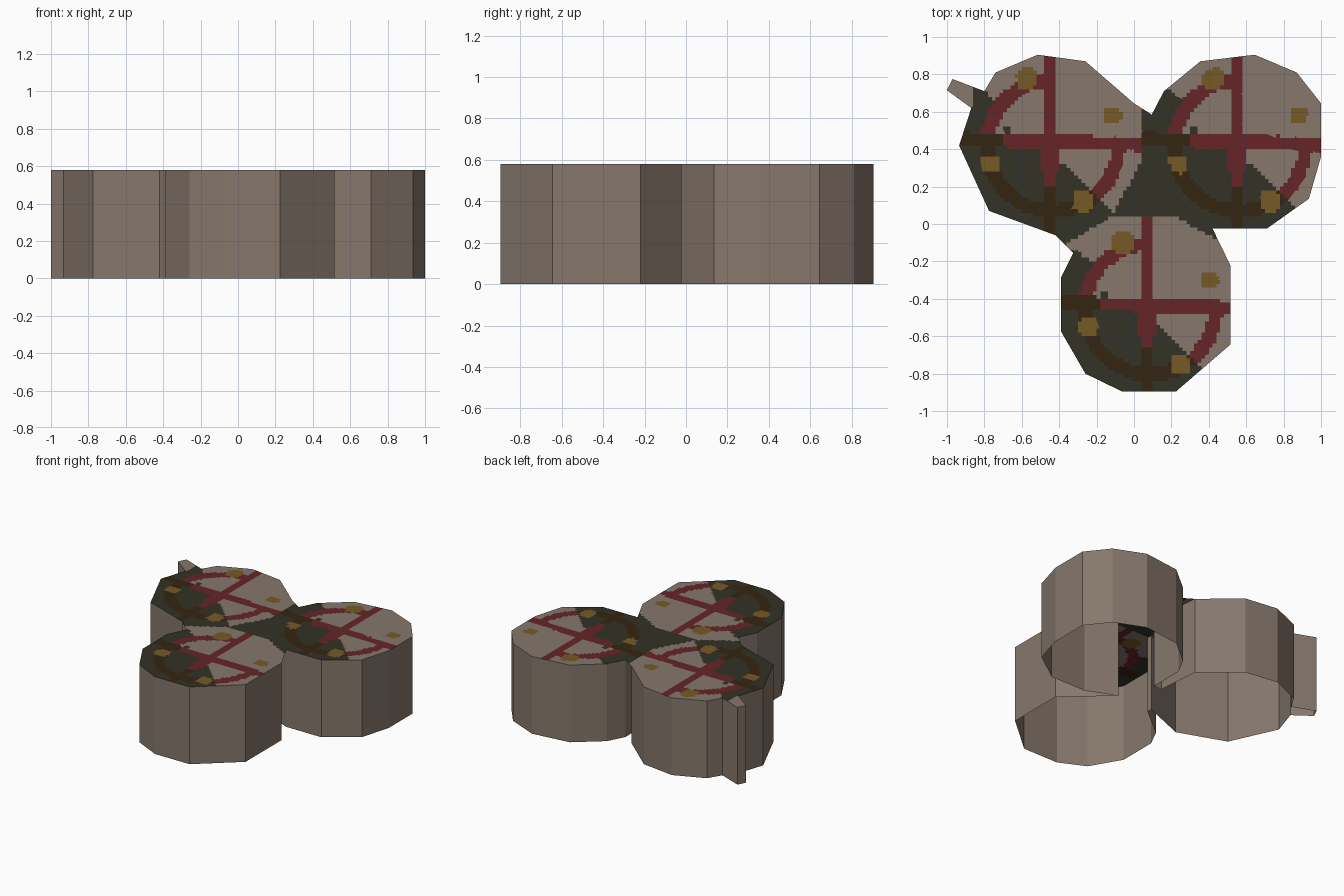
import bpy, bmesh, math
from mathutils import Vector

if "Cube" in bpy.data.objects:
    bpy.data.objects.remove(bpy.data.objects["Cube"])

HEIGHT = 0.58
STEP = 0.02          # size of the painted mosaic cells

# Shared outline of the three joined drums and the small nub (clockwise from the nub)
OUTLINE = [(-1, .715), (-.97, .775), (-.80, .71), (-.74, .81), (-.515, .905), (-.26, .87),
           (0, .645), (.03, .325), (.095, .325), (.095, .585), (.16, .71), (.355, .87),
           (.645, .905), (.87, .81), (1, .645), (1, .36), (.935, .135), (.71, -.025),
           (.42, -.025), (.195, .07), (.515, -.22), (.515, -.645), (.225, -.895),
           (-.065, -.895), (-.26, -.80), (-.39, -.575), (-.39, -.285), (-.325, -.155),
           (-.095, .03), (-.095, .07), (-.42, -.06), (-.775, .07), (-.935, .42), (-.87, .62)]
CENTRES = [(-.455, .43), (.545, .43), (.065, -.445)]
SPOTS = [(-.12, .345, .055), (.34, .148, .045), (-.307, -.11, .05), (.18, -.308, .053)]
BEIGE, DARK, RED, BROWN, OCHRE = range(5)


def make_material(name, rgb):
    mat = bpy.data.materials.new(name)
    mat.diffuse_color = (*rgb, 1)
    mat.use_nodes = True
    mat.node_tree.nodes["Principled BSDF"].inputs["Base Color"].default_value = mat.diffuse_color
    return mat


MATERIALS = [make_material("beige", (.24, .187, .15)),
             make_material("dark_olive", (.032, .032, .02)),
             make_material("dark_red", (.133, .018, .02)),
             make_material("dark_brown", (.034, .018, .006)),
             make_material("ochre", (.18, .102, .019))]


def new_object(name, bm):
    mesh = bpy.data.meshes.new(name)
    bm.to_mesh(mesh)
    bm.free()
    for mat in MATERIALS:
        mesh.materials.append(mat)
    obj = bpy.data.objects.new(name, mesh)
    bpy.context.collection.objects.link(obj)
    return obj


def paint(px, py):
    """Colour of the top at a point: the same wheel pattern on each drum."""
    if px < -.87 and py > .62:                              # nub tip
        return BEIGE
    if -.1 <= px < .2 and .035 < py < .33 and px > -.1 + .5 * (py - .07):
        return DARK                                         # bridge between drums
    cx, cy = min(CENTRES, key=lambda c: math.hypot(px - c[0], py - c[1]))
    x, y = px - cx, py - cy
    # ochre spots
    for sx, sy, half in SPOTS:
        if max(abs(x - sx), abs(y - sy)) < half and abs(x - sx) + abs(y - sy) < half * 1.6:
            return OCHRE
    # crossed bars
    if abs(x) < .03 + (.02 if -.15 < y < 0 else 0):
        return RED if y > -.22 else BROWN
    if abs(y - .01 + .03 * x) < .037:
        return RED if x > -.25 else BROWN
    # ground: dark below the diagonal, with light pocket at upper left
    radius = math.hypot(x - .02, y + .01)
    dark = y < -.04 - .94 * x
    if x < 0 and y > 0 and (radius < .32 or py > cy + .30):
        dark = x < -.2 and y < .09 and x > -.24
    # ring, absent in the upper right quarter
    if abs(radius - .35) < .037 and not (x > 0 and y > 0):
        return BROWN if (dark and y < 0) else RED
    return DARK if dark else BEIGE


# Painted top: flat cap cut into small cells, coloured by rule
bm = bmesh.new()
face = bm.faces.new([bm.verts.new((x, y, HEIGHT)) for x, y in reversed(OUTLINE)])
bmesh.ops.triangulate(bm, faces=[face])
for axis, limit in ((Vector((1, 0, 0)), 1.0), (Vector((0, 1, 0)), .92)):
    for i in range(1, int(2 * limit / STEP)):
        bmesh.ops.bisect_plane(bm, geom=bm.verts[:] + bm.edges[:] + bm.faces[:],
                               plane_co=axis * (-limit + i * STEP), plane_no=axis)
for f in bm.faces:
    c = f.calc_center_median()
    f.material_index = paint(c.x, c.y)
    if f.normal.z < 0:
        f.normal_flip()
# merge cells of one colour
bmesh.ops.dissolve_limit(bm, angle_limit=.01, verts=bm.verts[:], edges=bm.edges[:],
                         delimit={'MATERIAL'})
bmesh.ops.triangulate(bm, faces=bm.faces[:])
new_object("painted_top", bm)

# Side walls: flat panels following the outline, open underneath
bm = bmesh.new()
low = [bm.verts.new((x, y, 0)) for x, y in OUTLINE]
high = [bm.verts.new((x, y, HEIGHT)) for x, y in OUTLINE]
for i in range(len(OUTLINE)):
    j = (i + 1) % len(OUTLINE)
    bm.faces.new((low[j], low[i], high[i], high[j]))
new_object("side_walls", bm)
